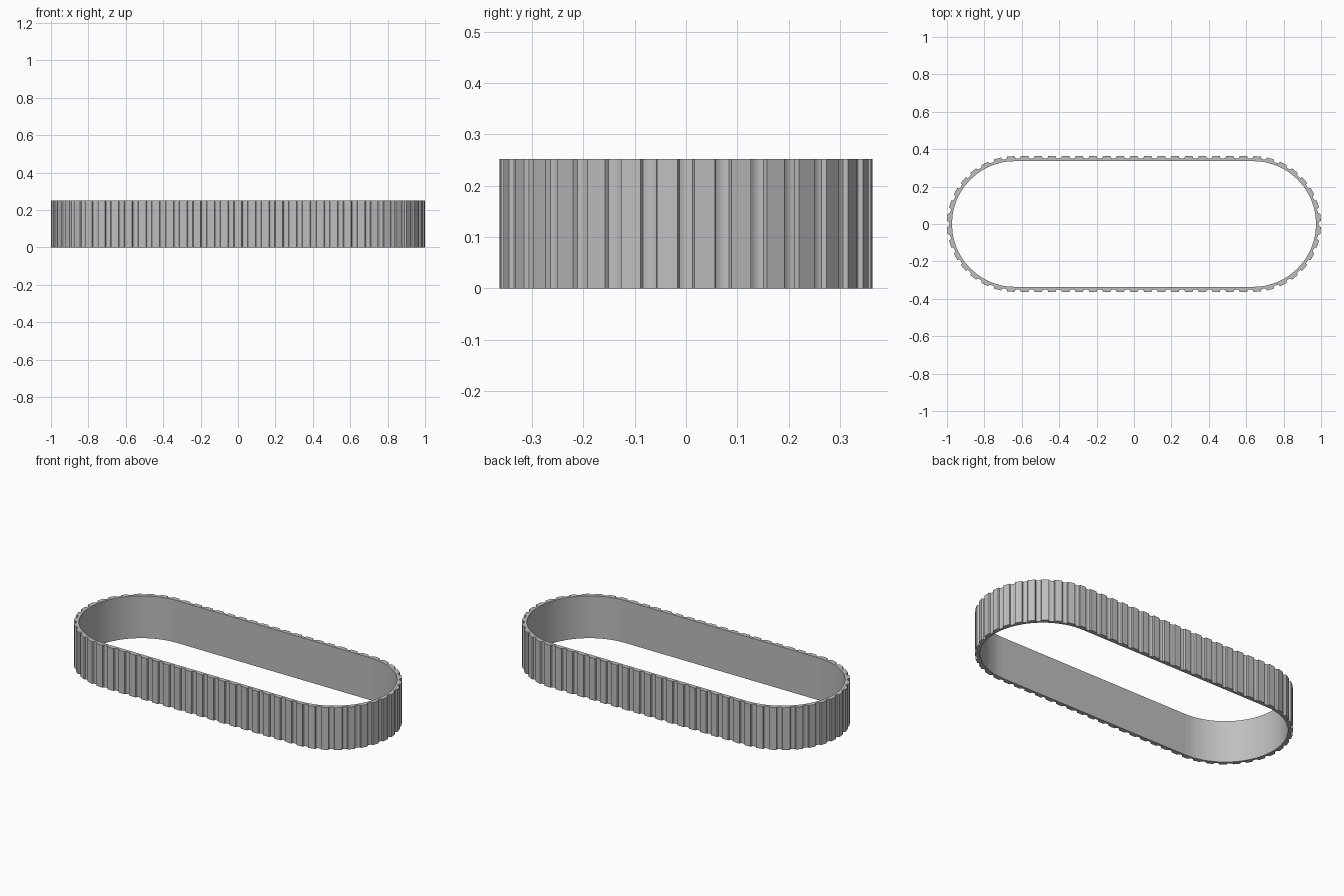
import bpy
import bmesh
import math
from mathutils import Vector

cube = bpy.data.objects.get("Cube")
if cube:
    bpy.data.objects.remove(cube)

HALF_STRAIGHT = 0.637   # distance from the middle to each end centre
RADIUS = 0.363          # outer radius of the round ends
THICKNESS = 0.027
HEIGHT = 0.252
GROOVES = 66            # grooves around the whole loop
GROOVE_DEPTH = 0.013
GROOVE_SHARE = 0.46     # part of each pitch taken by the groove

ARC = math.pi * RADIUS
STRAIGHT = 2 * HALF_STRAIGHT
PERIMETER = 2 * (ARC + STRAIGHT)


def loop_point(distance, depth):
    """Point on the rounded loop, measured from the middle of the +x end."""
    half = PERIMETER / 2
    distance %= PERIMETER
    flip = -1 if distance >= half else 1
    d = distance % half
    r = RADIUS - depth
    if d < ARC / 2:
        a = d / RADIUS
        x, y = HALF_STRAIGHT + r * math.cos(a), r * math.sin(a)
    elif d < ARC / 2 + STRAIGHT:
        x, y = HALF_STRAIGHT - (d - ARC / 2), r
    else:
        a = math.pi / 2 + (d - ARC / 2 - STRAIGHT) / RADIUS
        x, y = -HALF_STRAIGHT + r * math.cos(a), r * math.sin(a)
    return Vector((flip * x, flip * y, 0))


# Rounded groove section: position across the groove and share of the depth
groove_section = [(-1, 0), (-0.8, 0.7), (-0.4, 0.95), (0, 1),
                  (0.4, 0.95), (0.8, 0.7), (1, 0)]

bm = bmesh.new()
pitch = PERIMETER / GROOVES
rings = []
for i in range(GROOVES):
    for across, share in groove_section:
        s = (i + across * GROOVE_SHARE / 2) * pitch
        outer = loop_point(s, share * GROOVE_DEPTH)
        inner = loop_point(s, THICKNESS)
        up = Vector((0, 0, HEIGHT))
        rings.append([bm.verts.new(p) for p in (outer, outer + up, inner + up, inner)])

# Skin the band: outer wall, top rim, inner wall, bottom rim
for a, b in zip(rings, rings[1:] + rings[:1]):
    for k in range(4):
        n = (k + 1) % 4
        bm.faces.new((a[k], b[k], b[n], a[n]))
bmesh.ops.recalc_face_normals(bm, faces=bm.faces)

mesh = bpy.data.meshes.new("ribbed_belt")
bm.to_mesh(mesh)
bm.free()
belt = bpy.data.objects.new("ribbed_belt", mesh)
bpy.context.collection.objects.link(belt)

# Plain grey material
grey = bpy.data.materials.new("light_grey")
grey.use_nodes = True
colour = (0.52, 0.52, 0.52, 1)
grey.diffuse_color = colour
grey.node_tree.nodes["Principled BSDF"].inputs["Base Color"].default_value = colour
mesh.materials.append(grey)

bpy.ops.object.select_all(action='DESELECT')
belt.select_set(True)
bpy.context.view_layer.objects.active = belt
bpy.ops.object.shade_smooth_by_angle(angle=math.radians(35))
